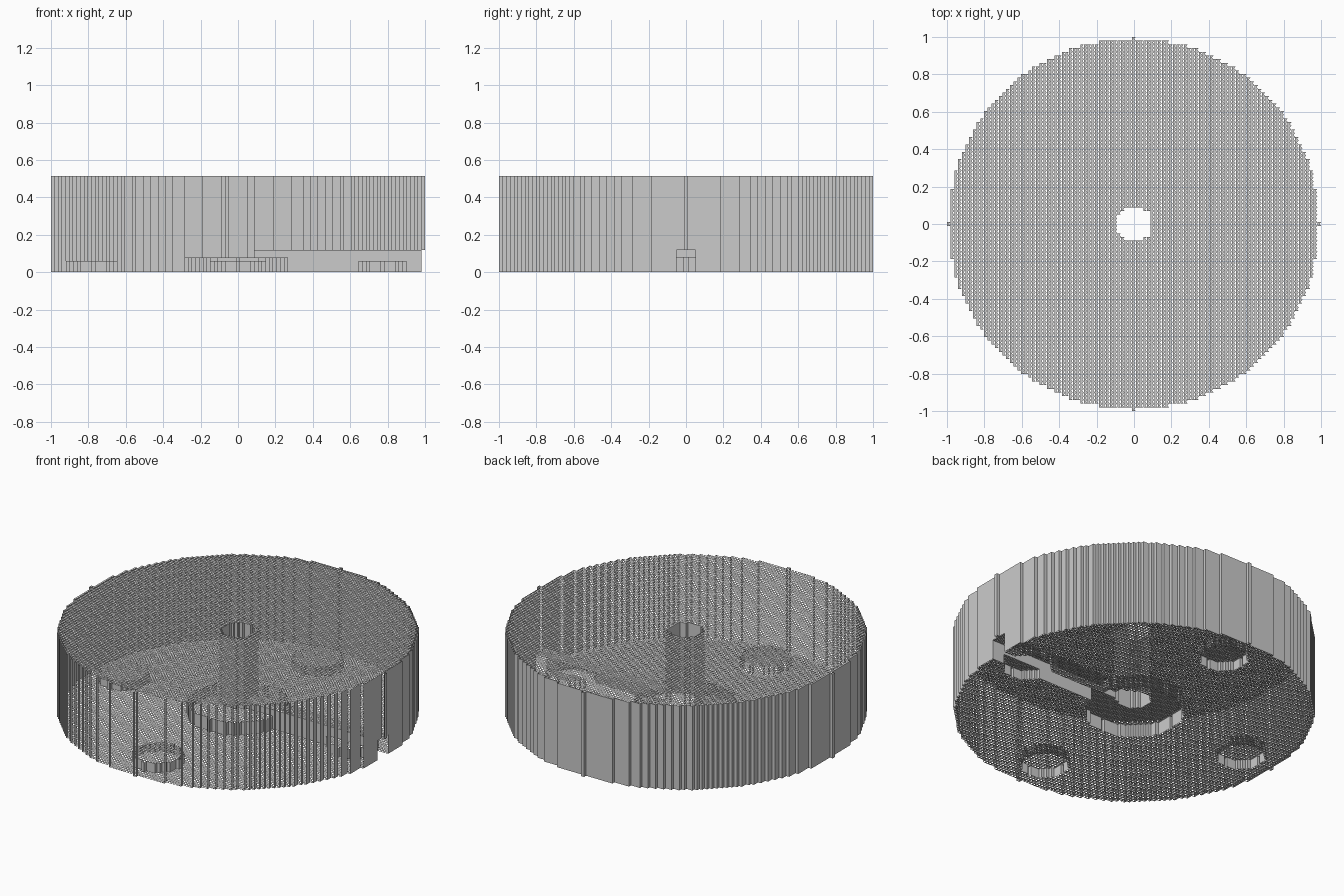
import bpy, bmesh, math

if "Cube" in bpy.data.objects:
    bpy.data.objects.remove(bpy.data.objects["Cube"])

R = 50                    # disc radius in cells
C = 2 / (2 * R + 1)       # cell size
TOP = 26                  # disc height in cells

grey = bpy.data.materials.new("plain grey")
grey.diffuse_color = (0.6, 0.6, 0.6, 1)
grey.use_nodes = True
grey.node_tree.nodes["Principled BSDF"].inputs["Base Color"].default_value = grey.diffuse_color

POCKETS = [(39, 0), (-39, 0), (0, 39), (0, -39)]


def underside(i, j):
    """Height of the solid's underside in one cell; TOP where it is empty."""
    d = i * i + j * j
    if d > R * R or d < 25 or (i == 4 and abs(j) == 3):
        return TOP
    if i > 0 and abs(j) <= 2:                                   # channel
        return 6
    if d <= 14 * 14:                                            # hub recess
        return 4
    if (i, j) != (-32, 0) and any((i - a) ** 2 + (j - b) ** 2 <= 49
                                  for a, b in POCKETS):         # round pockets
        return 3
    return 0


cells = {(i, j): underside(i, j)
         for i in range(-R, R + 1) for j in range(-R, R + 1)}
solid = {k: h for k, h in cells.items() if h < TOP}


def build(name, faces):
    bm = bmesh.new()
    for f in faces:
        bm.faces.new([bm.verts.new([v * C for v in p]) for p in f])
    if "grid" not in name:
        bmesh.ops.remove_doubles(bm, verts=bm.verts, dist=1e-5)
        bmesh.ops.dissolve_limit(bm, angle_limit=0.01,
                                 verts=bm.verts, edges=bm.edges)
    mesh = bpy.data.meshes.new(name)
    bm.to_mesh(mesh)
    bm.free()
    mesh.materials.append(grey)
    obj = bpy.data.objects.new(name, mesh)
    bpy.context.collection.objects.link(obj)


# Stepped upright walls, open towards the front
walls = {"outer_wall": [], "shaft_wall": [], "recess_walls": []}
for (i, j), h in solid.items():
    for dx, dy in ((1, 0), (-1, 0), (0, 1)):
        n = (i + dx, j + dy)
        h2 = cells.get(n, TOP)
        if h2 <= h:
            continue
        if h2 < TOP:
            part = "recess_walls"
        else:
            part = "shaft_wall" if math.hypot(*n) < 10 else "outer_wall"
        cx, cy = i + dx / 2, j + dy / 2
        ax, ay = cx + dy / 2, cy - dx / 2
        bx, by = cx - dy / 2, cy + dx / 2
        walls[part].append([(ax, ay, h2), (bx, by, h2), (bx, by, h), (ax, ay, h)])
for name, faces in walls.items():
    build(name, faces)


# Fine open grids of crossed triangles closing the top and the underside
def grid(height, up):
    faces = []
    for (i, j), h in solid.items():
        z = height(h)
        a, b = (i - 0.5, j - 0.5, z), (i + 0.5, j - 0.5, z)
        c, d = (i + 0.5, j + 0.5, z), (i - 0.5, j + 0.5, z)
        for f in ([a, b, d], [a, c, d]):
            faces.append(f if up else f[::-1])
    return faces


build("top_grid", grid(lambda h: TOP, True))
build("underside_grid", grid(lambda h: h, False))
